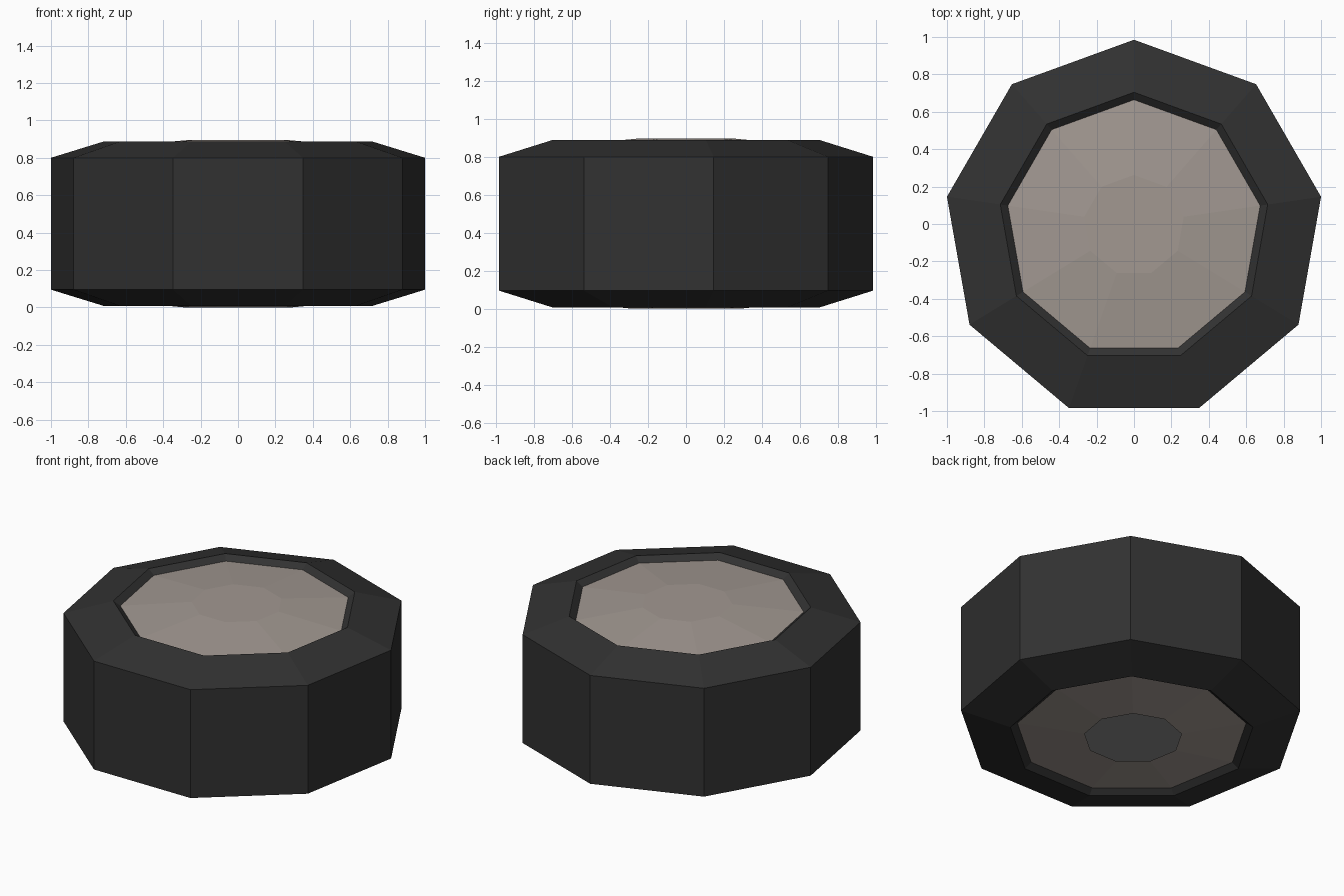
import bpy
import bmesh
from math import sin, cos, radians

SIDES = 9
HEIGHT = 0.895
Y_SHIFT = -0.03   # centres the nine-sided outline on its bounding box

old = bpy.data.objects.get("Cube")
if old:
    bpy.data.objects.remove(old, do_unlink=True)


def make_material(name, colour):
    mat = bpy.data.materials.new(name)
    mat.use_nodes = True
    mat.diffuse_color = (*colour, 1)
    bsdf = next(n for n in mat.node_tree.nodes if n.type == 'BSDF_PRINCIPLED')
    bsdf.inputs["Base Color"].default_value = (*colour, 1)
    return mat


def add_ring(bm, radius, z):
    """One nine-sided loop with a corner pointing to the back."""
    angles = [radians(90 + 360 * i / SIDES) for i in range(SIDES)]
    return [bm.verts.new((radius * cos(a), radius * (sin(a) + Y_SHIFT), z))
            for a in angles]


def lathe(name, profile, mat, cap_start=False):
    """Join nine-sided loops along a (radius, height) profile."""
    bm = bmesh.new()
    rings = [add_ring(bm, r, z) for r, z in profile]
    for a, b in zip(rings, rings[1:]):
        for i in range(SIDES):
            j = (i + 1) % SIDES
            bm.faces.new((a[i], b[i], b[j], a[j]))
    if cap_start:
        bm.faces.new(rings[0])
    mesh = bpy.data.meshes.new(name)
    bm.to_mesh(mesh)
    bm.free()
    mesh.materials.append(mat)
    obj = bpy.data.objects.new(name, mesh)
    bpy.context.collection.objects.link(obj)
    return obj


rubber = make_material("dark rubber", (0.031, 0.031, 0.031))
metal = make_material("warm grey metal", (0.36, 0.315, 0.285))

# Hollow tyre: bevelled lip, sloped sidewall and flat tread, mirrored below
upper = [(0.685, 0.857), (0.726, 0.888), (1.0154, 0.80)]
lower = [(r, HEIGHT - z) for r, z in reversed(upper)]
lathe("tyre", upper + lower, rubber)

# Outer hub plate: shallow raised cone with a flat centre
lathe("hub_top", [(0.27, HEIGHT), (0.685, 0.857)], metal, cap_start=True)

# Inner hub plate: shallow cone with an open axle hole
lathe("hub_bottom", [(0.685, HEIGHT - 0.857), (0.29, 0)], metal)
